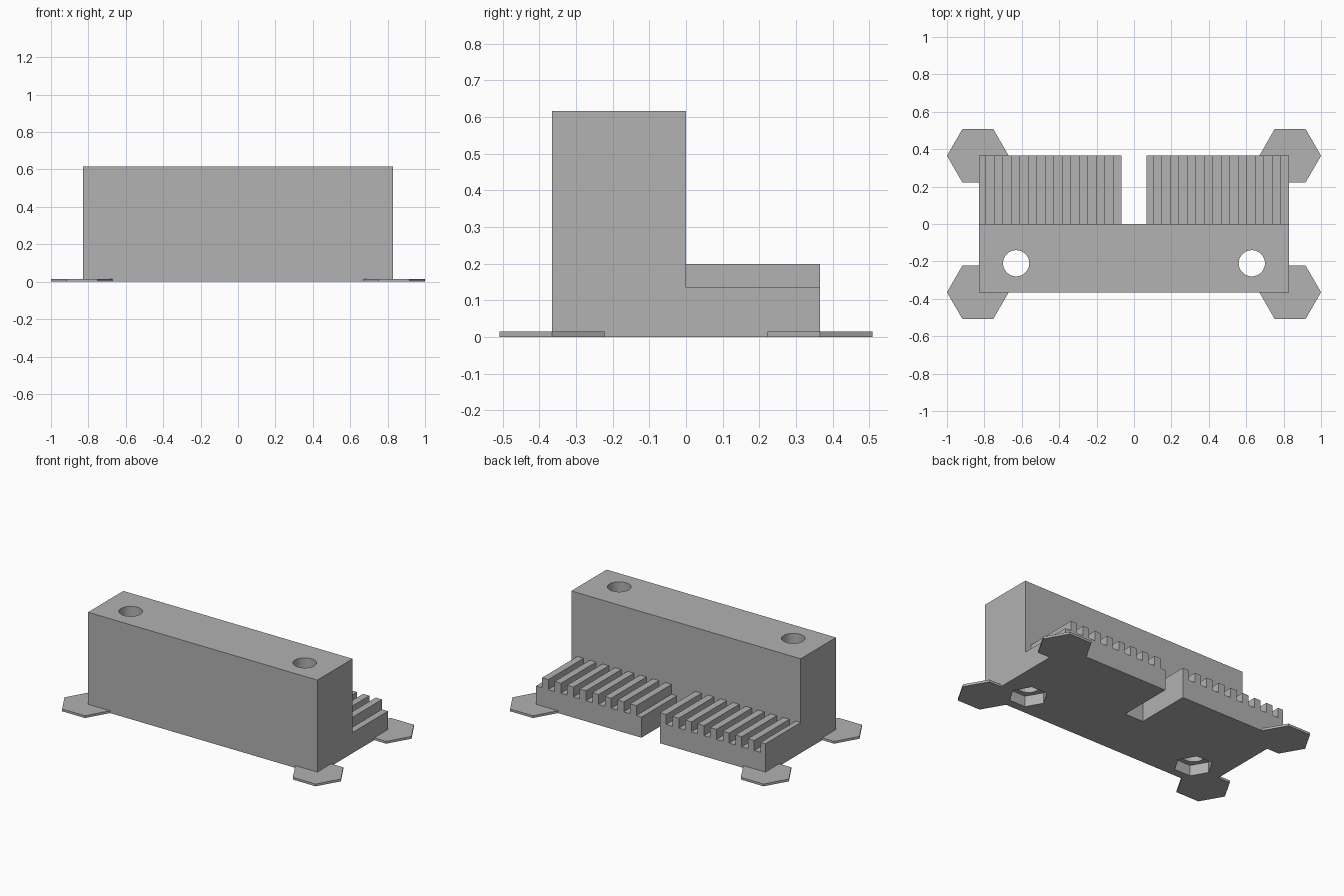
import bpy
import bmesh
import math
from mathutils import Matrix, Vector

if "Cube" in bpy.data.objects:
    bpy.data.objects.remove(bpy.data.objects["Cube"], do_unlink=True)

GREY = (0.445, 0.445, 0.445, 1)
mat = bpy.data.materials.new("plain grey plastic")
mat.use_nodes = True
mat.diffuse_color = GREY
mat.node_tree.nodes["Principled BSDF"].inputs["Base Color"].default_value = GREY

HALF_W, DEPTH, HEIGHT = 0.83, 0.365, 0.617
LEDGE, TOOTH_TOP, PITCH = 0.135, 0.2, 0.091
PAD_R, PAD_H = 0.165, 0.015


def add_object(name, bm):
    bmesh.ops.recalc_face_normals(bm, faces=bm.faces)
    mesh = bpy.data.meshes.new(name)
    bm.to_mesh(mesh)
    bm.free()
    mesh.materials.append(mat)
    obj = bpy.data.objects.new(name, mesh)
    bpy.context.collection.objects.link(obj)
    return obj


def prism(name, sides, radius, x, y, z0, z1):
    bm = bmesh.new()
    bmesh.ops.create_cone(bm, cap_ends=True, segments=sides, radius1=radius,
                          radius2=radius, depth=z1 - z0,
                          matrix=Matrix.Translation((x, y, (z0 + z1) / 2)))
    # put a corner on the x axis
    centre = Vector((x, y, 0))
    first = min(bm.verts, key=lambda v: abs(v.co.y - y))
    angle = math.atan2(first.co.y - y, first.co.x - x)
    bmesh.ops.rotate(bm, verts=bm.verts, cent=centre,
                     matrix=Matrix.Rotation(-angle, 3, "Z"))
    return add_object(name, bm)


def extrude_y(name, profile, y0, y1):
    bm = bmesh.new()
    face = bm.faces.new([bm.verts.new((x, y0, z)) for x, z in profile])
    new = bmesh.ops.extrude_face_region(bm, geom=[face])["geom"]
    bmesh.ops.translate(bm, vec=(0, y1 - y0, 0),
                        verts=[g for g in new if isinstance(g, bmesh.types.BMVert)])
    return add_object(name, bm)


def combine(target, tool, operation):
    mod = target.modifiers.new(operation, "BOOLEAN")
    mod.operation, mod.object, mod.solver = operation, tool, "EXACT"
    bpy.context.view_layer.objects.active = target
    bpy.ops.object.modifier_apply(modifier=mod.name)
    bpy.data.objects.remove(tool, do_unlink=True)


def comb_profile(x0, x1, steps, high):
    """Ledge outline whose top alternates between tooth and groove at each step."""
    level = (LEDGE, TOOTH_TOP)
    points = [(x0, 0), (x0, level[high])]
    for x in steps:
        points += [(x, level[high]), (x, level[not high])]
        high = not high
    return points + [(x1, level[high]), (x1, 0)]


# Tall block with the two toothed ledges behind it
body = extrude_y("clamp_body", [(-HALF_W, 0), (-HALF_W, HEIGHT),
                                (HALF_W, HEIGHT), (HALF_W, 0)], -DEPTH, 0)
half = PITCH / 2
right_steps = [-0.795 + i * half for i in range(16)]
left_steps = [0.104 + i * half for i in range(16)]
for x0, x1, steps, high in ((-HALF_W, -0.067, right_steps, True),
                            (0.067, HALF_W, left_steps, False)):
    ledge = extrude_y("toothed_ledge", comb_profile(x0, x1, steps, high), 0, DEPTH)
    # bury the inner end so the union is clean
    for v in ledge.data.vertices:
        if v.co.y < 0.01:
            v.co.y = -0.05
    combine(body, ledge, "UNION")

# Screw bores with hexagonal nut pockets underneath
for x in (-0.63, 0.63):
    combine(body, prism("bore_cutter", 48, 0.07, x, -0.21, -0.1, 0.8), "DIFFERENCE")
    combine(body, prism("pocket_cutter", 6, 0.116, x, -0.21, -0.1, 0.07), "DIFFERENCE")

# Thin hexagonal pads under the four corners
for side, sx in (("right", -1), ("left", 1)):
    for end, sy in (("front", -1), ("back", 1)):
        prism(f"{end}_{side}_pad", 6, PAD_R, sx * 0.835, sy * DEPTH, 0, PAD_H)

# Smooth bores, crisp edges
bpy.ops.object.select_all(action="DESELECT")
body.select_set(True)
bpy.context.view_layer.objects.active = body
bpy.ops.object.shade_smooth_by_angle(angle=math.radians(30))
